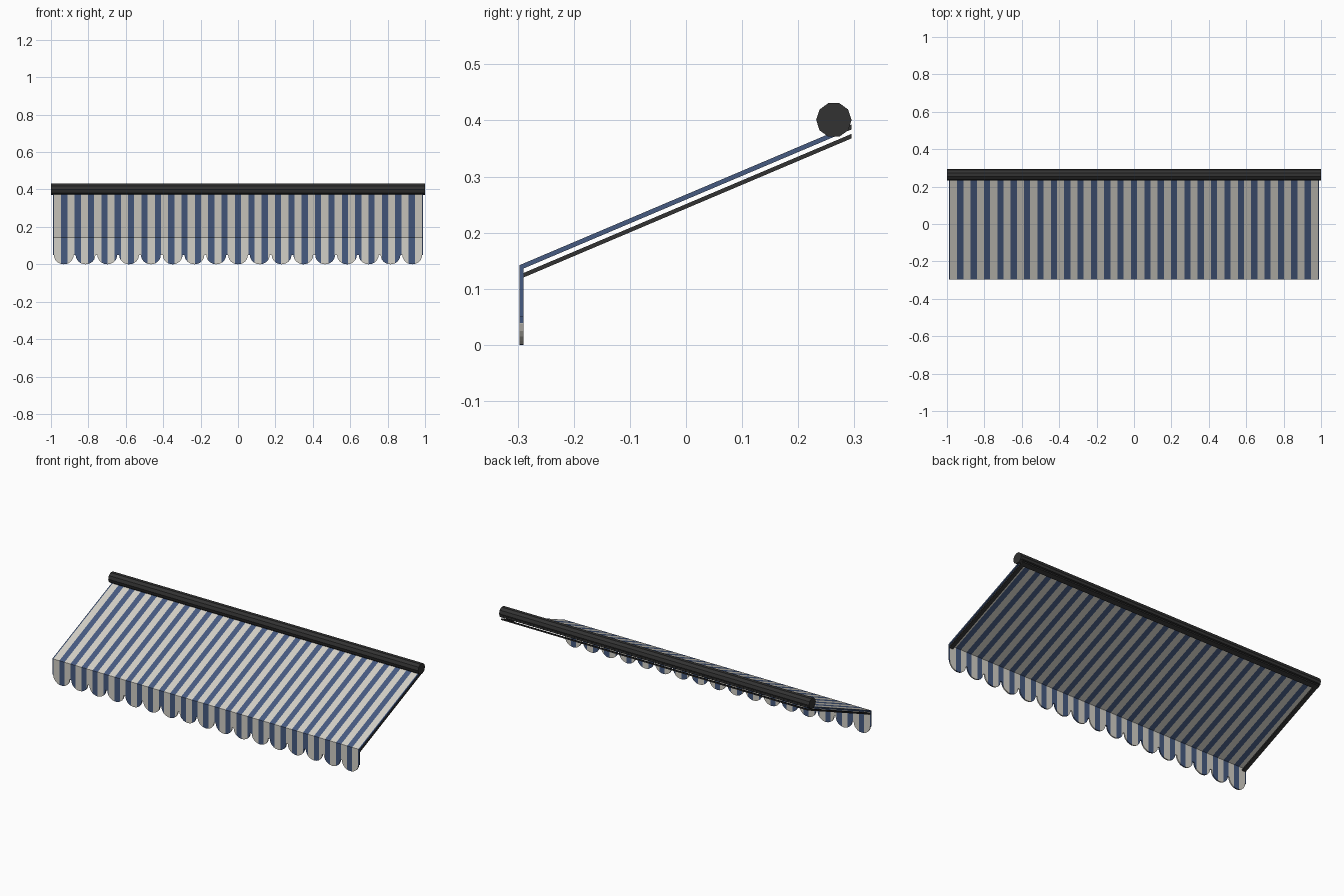
import bpy, bmesh, math

if "Cube" in bpy.data.objects:
    bpy.data.objects.remove(bpy.data.objects["Cube"])

def material(name, rgb):
    m = bpy.data.materials.new(name)
    m.diffuse_color = (*rgb, 1)
    m.use_nodes = True
    m.node_tree.nodes["Principled BSDF"].inputs["Base Color"].default_value = m.diffuse_color
    return m

CREAM = material("cream_fabric", (0.65, 0.63, 0.57))
BLUE = material("blue_fabric", (0.062, 0.104, 0.22))
DARK = material("dark_metal", (0.032, 0.032, 0.032))

HALF = 0.99                      # half width of the fabric
PERIOD, BLUE_W = 1 / 14, 0.033   # stripe repeat and blue stripe width
SLOPE = 0.424
STRIPES = [n * PERIOD + s * BLUE_W / 2 for n in range(-14, 15) for s in (-1, 1)]

def finish(name, bm, mats):
    bmesh.ops.recalc_face_normals(bm, faces=bm.faces[:])
    me = bpy.data.meshes.new(name)
    bm.to_mesh(me)
    bm.free()
    for m in mats:
        me.materials.append(m)
    ob = bpy.data.objects.new(name, me)
    bpy.context.collection.objects.link(ob)
    return ob

def loft(name, xs, section, mats, striped=False):
    """Sweep a (y, z) section along x; stripes are coloured by x position."""
    bm = bmesh.new()
    rings = [[bm.verts.new((x, y, z)) for y, z in section(x)] for x in xs]
    n = len(rings[0])
    for a, b in zip(rings, rings[1:]):
        for i in range(n):
            j = (i + 1) % n
            bm.faces.new((a[i], a[j], b[j], b[i]))
    bm.faces.new(rings[0])
    bm.faces.new(rings[-1])
    if striped:
        for f in bm.faces:
            x = f.calc_center_median().x
            f.material_index = int(abs(x - round(x / PERIOD) * PERIOD) < BLUE_W / 2)
    return finish(name, bm, mats)

def clean(xs):
    out = [-HALF]
    for x in sorted(xs):
        if x - out[-1] > 1e-4 and x < HALF - 1e-4:
            out.append(x)
    return out + [HALF]

def slope_section(y0, y1, z_top, thick):
    """Sloped slab; z_top is the top height at y = -0.29."""
    z = lambda y: z_top + (y + 0.29) * SLOPE
    return [(y0, z(y0) - thick), (y1, z(y1) - thick), (y1, z(y1)), (y0, z(y0))]

# sloping striped canopy
loft("canopy", clean(STRIPES),
     lambda x: slope_section(-0.29, 0.27, 0.145, 0.009), [CREAM, BLUE], True)

# hanging valance with scalloped lower edge
COUNT = 17
PITCH = 2 * HALF / COUNT
RADIUS = 0.053

def hem(x):
    i = min(COUNT - 1, max(0, math.floor((x + HALF) / PITCH)))
    t = (x + HALF - (i + 0.5) * PITCH) / RADIUS
    return 0.05 - 0.05 * math.sqrt(max(0, 1 - t * t))

scallop_xs = [-HALF + (i + 0.5) * PITCH - RADIUS * math.cos(math.radians(a))
              for i in range(COUNT) for a in range(0, 181, 15)]
loft("valance", clean(STRIPES + scallop_xs),
     lambda x: [(-0.297, hem(x)), (-0.29, hem(x)), (-0.29, 0.145), (-0.297, 0.142)],
     [CREAM, BLUE], True)

# rear strip gripping the fabric behind the roller
loft("rear_strip", [-HALF, HALF],
     lambda x: slope_section(0.27, 0.295, 0.145, 0.009), [DARK])

# side arms and rear bar below the fabric
for side, label in ((-1, "left"), (1, "right")):
    loft("side_arm_" + label, [side * 0.965, side * 0.988],
         lambda x: slope_section(-0.29, 0.295, 0.128, 0.008), [DARK])
loft("rear_bar", [-0.965, 0.965],
     lambda x: slope_section(0.272, 0.295, 0.128, 0.008), [DARK])

# ten-sided roller housing
loft("roller", [-1, 1],
     lambda x: [(0.2635 + 0.0315 * math.cos(i * math.pi / 5),
                 0.401 + 0.0315 * math.sin(i * math.pi / 5)) for i in range(10)], [DARK])
